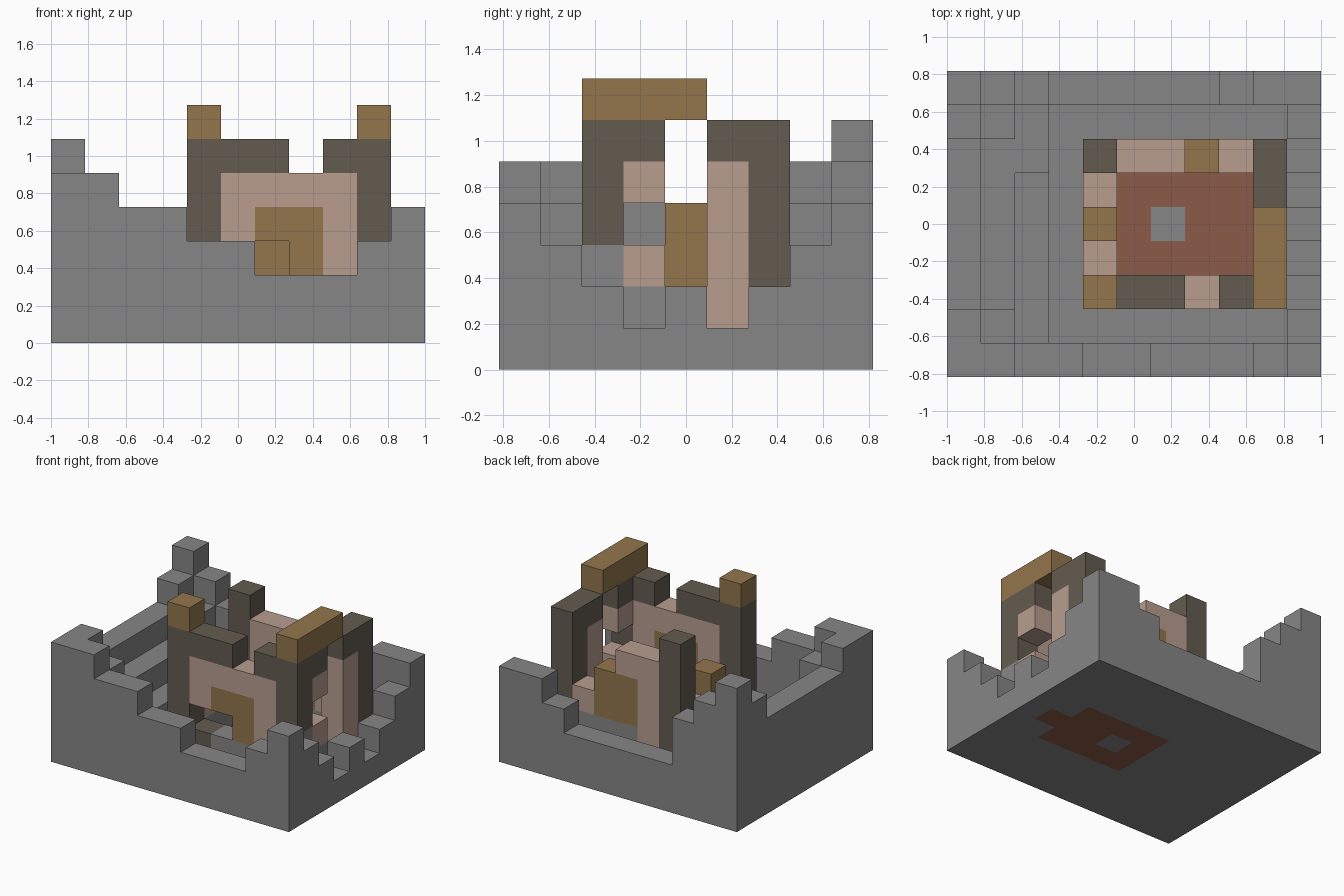
import bpy, bmesh
from mathutils import Vector

cube = bpy.data.objects.get("Cube")
if cube:
    bpy.data.objects.remove(cube, do_unlink=True)

NX, NY = 11, 9
U = 2 / NX          # edge of one block
cells = {}          # block position -> part name


def fill(part, xs, ys, zs):
    """Fill an inclusive range of blocks; an int stands for a single row."""
    rng = lambda r: range(r, r + 1) if isinstance(r, int) else range(r[0], r[1] + 1)
    for i in rng(xs):
        for j in rng(ys):
            for k in rng(zs):
                cells[i, j, k] = part


def stack(xs, ys, height):
    fill("stone_ground", xs, ys, (0, height - 1))


# Ground slab
stack((0, 10), (0, 8), 1)

# Front wall, stepping down to the middle and up again
for xs, h in (((0, 1), 5), ((2, 3), 4), ((4, 5), 3), ((6, 8), 2), (9, 3), (10, 4)):
    stack(xs, 0, h)
# Back wall
for xs, h in ((0, 6), (1, 5), (2, 4), ((3, 7), 2), (8, 3), ((9, 10), 4)):
    stack(xs, 8, h)
# Ruined wall on the +x side
for y, h in enumerate((3, 2, 1, 2, 1, 2, 3), start=1):
    stack(10, y, h)
# Tall wall on the -x side with inner ledges
stack(0, 1, 5)
stack(0, (2, 6), 4)
stack(0, 7, 5)
stack(1, 1, 4)
stack(1, (2, 6), 3)
stack(1, 7, 4)
stack(2, (1, 5), 2)
stack(2, (6, 7), 3)

# Stone footing of the house
for xs, ys in (((6, 9), 2), ((6, 8), 6), (4, (3, 5)), (9, 3)):
    stack(xs, ys, 2)
stack(9, 2, 3)

# Clay floor with hearth stone and doorstep
fill("clay_floor", (5, 8), (3, 5), 0)
fill("clay_floor", 9, 4, 0)
fill("stone_ground", 6, 4, 0)

# Plaster walls: front, back, -x side, +x side
fill("plaster_walls", (5, 8), 2, (3, 4))
fill("plaster_walls", 8, 2, 2)
fill("plaster_walls", 5, 6, (1, 4))
fill("plaster_walls", 6, 6, 4)
fill("plaster_walls", 8, 6, 2)
for y in (3, 5):
    fill("plaster_walls", 4, y, 2)
fill("plaster_walls", 9, 5, (1, 4))
for z in (2, 4):
    fill("plaster_walls", 9, 3, z)

# Dark timber posts and top rails
for x, y in ((4, 2), (4, 6), (9, 6)):
    fill("dark_timber", x, y, (1, 5))
fill("dark_timber", 9, 2, (3, 5))
fill("dark_timber", 5, 2, 1)
for xs, ys in (((5, 6), 2), (8, 2), (9, 3), (9, 5)):
    fill("dark_timber", xs, ys, 5)

# Light wood shutters, post cap and roof beam
fill("light_wood", 7, 2, (2, 3))
fill("light_wood", 6, 2, 3)
fill("light_wood", (6, 7), 6, (2, 3))
fill("light_wood", 4, 4, (2, 3))
fill("light_wood", 4, 2, 6)
fill("light_wood", 9, (2, 4), 6)


def build(part, colour_name, colour):
    """Make one mesh from the exposed block sides of a part."""
    bm = bmesh.new()
    for cell, owner in cells.items():
        if owner != part:
            continue
        centre = Vector(cell) + Vector((.5, .5, .5))
        for axis in range(3):
            for sign in (-1, 1):
                n = Vector((0, 0, 0))
                n[axis] = sign
                if tuple(int(a + b) for a, b in zip(cell, n)) in cells:
                    continue
                u = Vector((0, 0, 0))
                u[(axis + 1) % 3] = .5
                v = n.cross(u)
                corners = [centre + n / 2 + a * u + b * v
                           for a, b in ((-1, -1), (1, -1), (1, 1), (-1, 1))]
                bm.faces.new([bm.verts.new(((p.x - NX / 2) * U, (p.y - NY / 2) * U, p.z * U))
                              for p in corners])
    bmesh.ops.remove_doubles(bm, verts=bm.verts[:], dist=.001)
    mesh = bpy.data.meshes.new(part)
    bm.to_mesh(mesh)
    bm.free()
    mat = bpy.data.materials.new(colour_name)
    mat.use_nodes = True
    mat.diffuse_color = (*colour, 1)
    mat.node_tree.nodes["Principled BSDF"].inputs["Base Color"].default_value = (*colour, 1)
    mesh.materials.append(mat)
    bpy.context.collection.objects.link(bpy.data.objects.new(part, mesh))


build("stone_ground", "stone grey", (.238, .238, .238))
build("clay_floor", "clay red", (.258, .105, .067))
build("plaster_walls", "pale pink plaster", (.479, .337, .275))
build("dark_timber", "dark brown timber", (.125, .105, .080))
build("light_wood", "golden brown wood", (.292, .181, .074))
